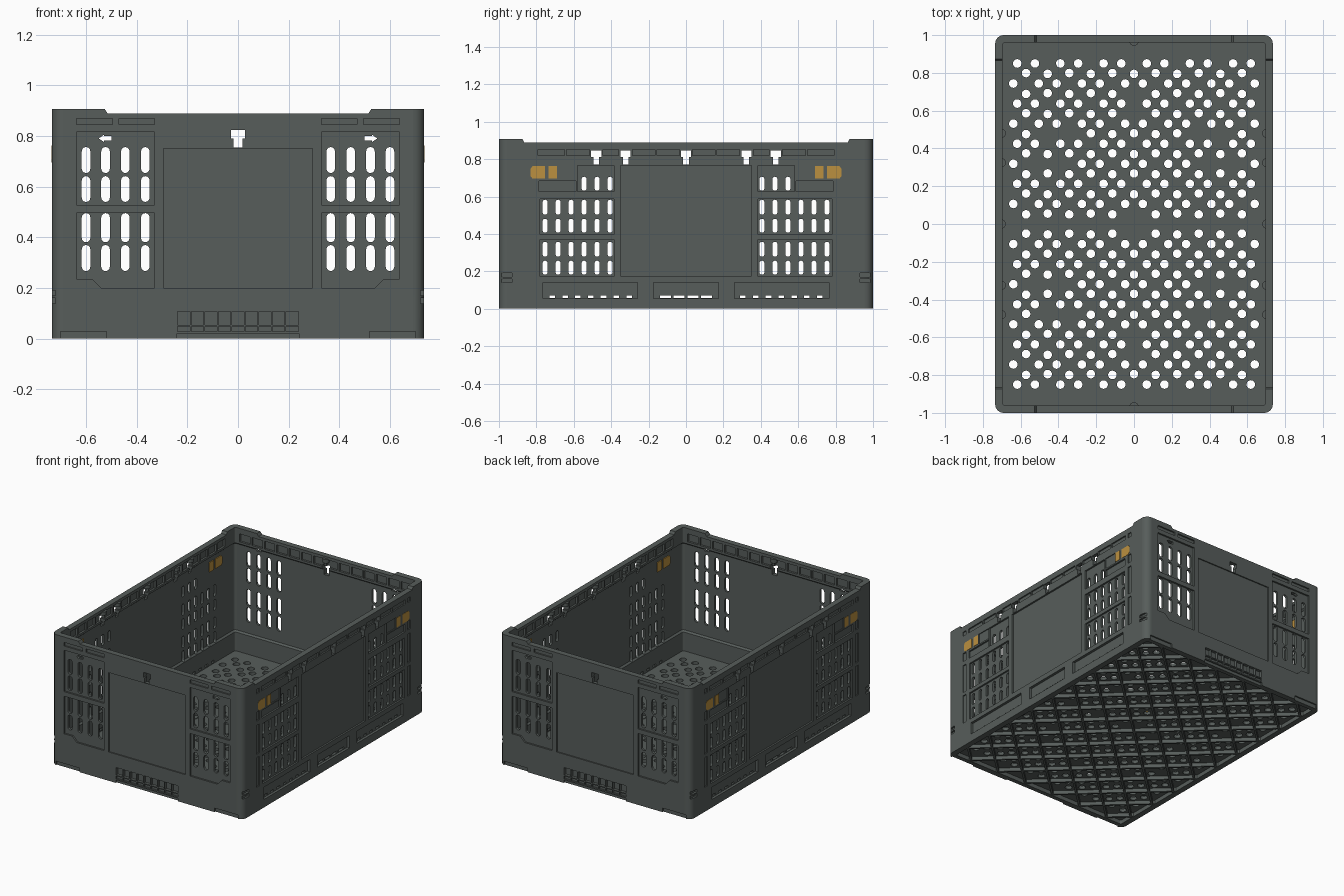
import bpy, bmesh, math
from mathutils import Vector, Matrix

if "Cube" in bpy.data.objects:
    bpy.data.objects.remove(bpy.data.objects["Cube"])

HX, HY, TOP, RIM = 0.735, 1.0, 0.908, 0.89
THICK, THIN = 0.04, 0.028


def material(name, rgb):
    m = bpy.data.materials.new(name)
    m.use_nodes = True
    m.diffuse_color = (*rgb, 1)
    m.node_tree.nodes["Principled BSDF"].inputs["Base Color"].default_value = (*rgb, 1)
    return m


GREY = material("dark green grey plastic", (0.095, 0.11, 0.104))
AMBER = material("amber latch plastic", (0.5, 0.28, 0.05))


def finish(bm, name, mat):
    bmesh.ops.recalc_face_normals(bm, faces=bm.faces)
    me = bpy.data.meshes.new(name)
    bm.to_mesh(me)
    bm.free()
    me.materials.append(mat)
    ob = bpy.data.objects.new(name, me)
    bpy.context.collection.objects.link(ob)
    return ob


def box(bm, x0, x1, y0, y1, z0, z1):
    size = Matrix.Diagonal((x1 - x0, y1 - y0, z1 - z0, 1))
    mid = Matrix.Translation(((x0 + x1) / 2, (y0 + y1) / 2, (z0 + z1) / 2))
    bmesh.ops.create_cube(bm, size=1, matrix=mid @ size)


def cylinder(bm, x, y, z0, z1, r, sides):
    bmesh.ops.create_cone(bm, cap_ends=True, segments=sides, radius1=r, radius2=r,
                          depth=z1 - z0, matrix=Matrix.Translation((x, y, (z0 + z1) / 2)))


def prism(bm, wall, sign, outline, w0, w1):
    """Extrude a (u, z) outline through a wall; wall 'x' = long side, 'y' = end."""
    half = HX if wall == "x" else HY
    rings = []
    for w in (half - w0, half - w1):
        rings.append([bm.verts.new((sign * w, u, z) if wall == "x" else (u, sign * w, z))
                      for u, z in outline])
    a, b = rings
    bm.faces.new(a)
    bm.faces.new(b[::-1])
    for i in range(len(a)):
        j = (i + 1) % len(a)
        bm.faces.new((a[i], b[i], b[j], a[j]))


def rect(u0, u1, z0, z1):
    return [(u0, z0), (u1, z0), (u1, z1), (u0, z1)]


def capsule(u, z0, z1, width, n=6):
    r = width / 2
    arc = [i * math.pi / n for i in range(n + 1)]
    return ([(u + r * math.cos(t), z1 - r + r * math.sin(t)) for t in arc] +
            [(u - r * math.cos(t), z0 + r - r * math.sin(t)) for t in arc])


def tee(u, z0, z1, wide, narrow):
    zs = z1 - 0.035
    w, n = wide / 2, narrow / 2
    return [(u - n, z0), (u + n, z0), (u + n, zs), (u + w, zs),
            (u + w, z1), (u - w, z1), (u - w, zs), (u - n, zs)]


def cut_all(bm, wall, outline, w0, w1):
    """Cut on both opposite walls, mirrored about the middle when off-centre."""
    centred = abs(max(p[0] for p in outline) + min(p[0] for p in outline)) < 1e-4
    for sign in (-1, 1):
        for flip in ((1,) if centred else (1, -1)):
            prism(bm, wall, sign, [(flip * u, z) for u, z in outline], w0, w1)


def subtract(ob, bm):
    cutter = finish(bm, "cutter", GREY)
    cutter.hide_render = True
    mod = ob.modifiers.new("cut", "BOOLEAN")
    mod.operation, mod.solver, mod.object = "DIFFERENCE", "EXACT", cutter
    dg = bpy.context.evaluated_depsgraph_get()
    me = bpy.data.meshes.new_from_object(ob.evaluated_get(dg))
    ob.modifiers.clear()
    ob.data = me
    bpy.data.objects.remove(cutter)


def ring(bm, off, z):
    r = max(0.045 - off, 0.01)
    pts = []
    for k, (sx, sy) in enumerate(((1, 1), (-1, 1), (-1, -1), (1, -1))):
        for i in range(7):
            t = math.pi / 2 * (k + i / 6)
            pts.append(bm.verts.new((sx * (HX - off - r) + r * math.cos(t),
                                     sy * (HY - off - r) + r * math.sin(t), z)))
    return pts


# Crate walls: one closed stepped ring, thicker at the base and rim
bm = bmesh.new()
rings = [ring(bm, *p) for p in ((0, 0), (0, TOP), (THICK, TOP), (THICK, 0.8), (THIN, 0.79),
                                (THIN, 0.19), (THICK, 0.18), (THICK, 0))]
for a, b in zip(rings, rings[1:] + rings[:1]):
    for i in range(len(a)):
        j = (i + 1) % len(a)
        bm.faces.new((a[i], a[j], b[j], b[i]))
walls = finish(bm, "crate_walls", GREY)

# Shallow pockets: window frames, centre panels, rim and base recesses
bm = bmesh.new()
OUT = -0.02
end_pockets = [(rect(0.33, 0.638, 0.528, 0.816), 0.012),
               ([(0.33, 0.2), (0.54, 0.2), (0.575, 0.235), (0.638, 0.235),
                 (0.638, 0.496), (0.33, 0.496)], 0.012),
               (rect(0.495, 0.638, 0.845, 0.87), 0.01),
               (rect(0.33, 0.47, 0.845, 0.87), 0.01),
               (rect(-0.295, 0.295, 0.2, 0.752), 0.008),
               (rect(0.52, 0.7, -0.01, 0.028), 0.01),
               (rect(-0.24, 0.24, -0.01, 0.02), 0.01)]
for i in range(5):
    u = i * 0.0535
    end_pockets.append((rect(u - 0.024, u + 0.024, 0.055, 0.107), 0.02))
    end_pockets.append((rect(u - 0.024, u + 0.024, 0.028, 0.048), 0.012))
side_pockets = [(rect(0.385, 0.78, 0.396, 0.588), 0.012),
                (rect(0.385, 0.78, 0.171, 0.369), 0.012),
                (rect(0.385, 0.58, 0.628, 0.765), 0.012),
                (rect(0.588, 0.785, 0.628, 0.682), 0.012),
                (rect(0.588, 0.685, 0.692, 0.765), 0.006),
                (rect(-0.35, 0.35, 0.175, 0.765), 0.012),
                (rect(0.26, 0.765, 0.055, 0.14), 0.018),
                (rect(-0.175, 0.175, 0.055, 0.14), 0.018)]
for z0, z1 in ((0.17, 0.375), (0.4, 0.6), (0.63, 0.69), (0.82, 0.85)):
    side_pockets.append((rect(0.815, 0.845, z0, z1), 0.008))
for u0, u1 in ((0.035, 0.155), (0.165, 0.285), (0.36, 0.445), (0.515, 0.64), (0.65, 0.79)):
    side_pockets.append((rect(u0, u1, 0.82, 0.85), 0.01))
for z0 in (0.14, 0.17):
    side_pockets.append((rect(0.93, 1.02, z0, z0 + 0.02), 0.014))
for wall, pockets in (("y", end_pockets), ("x", side_pockets)):
    for outline, depth in pockets:
        cut_all(bm, wall, outline, OUT, depth)
# Ribbed inner face of the rim
for wall, count in (("y", 7), ("x", 9)):
    for i in range(count):
        u = 0.05 + i * 0.095
        cut_all(bm, wall, rect(u - 0.04, u + 0.04, 0.815, 0.87), 0.026, 0.06)
subtract(walls, bm)

# Through holes: ventilation slots, latch holes, drains and the lowered rim
bm = bmesh.new()
through = (OUT, 0.07)
for u in (0.366, 0.445, 0.523, 0.6):
    for z0, z1 in ((0.654, 0.757), (0.54, 0.642), (0.381, 0.496), (0.267, 0.37)):
        cut_all(bm, "y", capsule(u, z0, z1, 0.034), *through)
arrow = [(0.5, 0.782), (0.53, 0.782), (0.53, 0.777), (0.55, 0.791),
         (0.53, 0.805), (0.53, 0.8), (0.5, 0.8)]
cut_all(bm, "y", arrow, *through)
cut_all(bm, "y", tee(0, 0.755, 0.825, 0.055, 0.035), *through)
for i in range(6):
    u = 0.406 + i * 0.0695
    rows = [(0.503, 0.583), (0.406, 0.481), (0.278, 0.358), (0.182, 0.257)]
    if i < 3:
        rows.append((0.631, 0.706))
    for z0, z1 in rows:
        cut_all(bm, "x", capsule(u, z0, z1, 0.027), *through)
for u in (0, 0.323, 0.48):
    cut_all(bm, "x", tee(u, 0.77, 0.845, 0.055, 0.03), *through)
for i in range(7):
    u = 0.304 + i * 0.0685
    cut_all(bm, "x", rect(u - 0.015, u + 0.015, 0.058, 0.072), *through)
for u in (0.037, 0.11):
    cut_all(bm, "x", rect(u - 0.03, u + 0.03, 0.058, 0.072), *through)
for wall, a, b in (("y", 0.515, 0.54), ("x", 0.865, 0.885)):
    cut_all(bm, wall, [(-a, RIM), (a, RIM), (b, TOP + 0.02), (-b, TOP + 0.02)], *through)
subtract(walls, bm)
for p in walls.data.polygons:
    n = p.normal
    p.use_smooth = abs(n.z) < 0.1 and max(abs(n.x), abs(n.y)) < 0.995

# Floor plate, perforated with four holes per lattice cell
CX, CY = 0.1143, 0.10625
bars = [(sx * 0.405, y, 0.095, 0.019) for sx in (-1, 1) for y in (-0.475, -0.31, 0, 0.31, 0.475)]
bars += [(0, y, 0.019, 0.097) for y in (-0.6, 0, 0.6)]
FX, FY = HX - THIN, HY - THIN
bm = bmesh.new()
box(bm, -FX, FX, -FY, FY, 0.028, 0.05)
floor = finish(bm, "floor_plate", GREY)
bm = bmesh.new()
for i in range(-6, 7):
    for j in range(-8, 9):
        if (i + j) % 2 == 0:
            continue
        for dx, dy in ((0.047, 0), (-0.047, 0), (0, 0.051), (0, -0.051)):
            x, y = i * CX + dx, j * CY + dy
            blocked = any(abs(x - bx) < w + 0.02 and abs(y - by) < h + 0.02
                          for bx, by, w, h in bars)
            if blocked or abs(x) > 0.66 or abs(y) > 0.87 or (j == 0 and dx):
                continue
            cylinder(bm, x, y, 0, 0.08, 0.023, 14)
subtract(floor, bm)

# Raised bars on the floor
bm = bmesh.new()
for x, y, w, h in bars:
    box(bm, x - w, x + w, y - h, y + h, 0.045, 0.054)
finish(bm, "floor_bars", GREY)

# Diagonal stiffening ribs under the floor
bm = bmesh.new()
U, V = 0.7 / CX, 0.965 / CY
for slope in (-1, 1):
    for c in range(-14, 15, 2):
        u0, u1 = max(-U, c - V), min(U, c + V)
        if u1 - u0 < 0.2:
            continue
        a = Vector((u0 * CX, slope * (u0 - c) * CY, 0.017))
        b = Vector((u1 * CX, slope * (u1 - c) * CY, 0.017))
        d = b - a
        bmesh.ops.create_cube(bm, size=1, matrix=Matrix.Translation((a + b) / 2)
                              @ Matrix.Rotation(math.atan2(d.y, d.x), 4, "Z")
                              @ Matrix.Diagonal((d.length, 0.014, 0.028, 1)))
finish(bm, "floor_ribs", GREY)

# Rounded stacking tabs on the inner rim
bm = bmesh.new()
for s in (-1, 1):
    for y in (-0.48, -0.325, 0, 0.325, 0.48):
        cylinder(bm, s * (HX - 0.033), y, 0.852, 0.876, 0.024, 16)
    cylinder(bm, 0, s * (HY - 0.033), 0.85, 0.876, 0.024, 16)
finish(bm, "rim_tabs", GREY)

# Amber latches near the ends of both long sides
bm = bmesh.new()
for sign in (-1, 1):
    for flip in (-1, 1):
        grip = [(0.755, 0.695), (0.82, 0.695), (0.832, 0.71), (0.832, 0.748),
                (0.82, 0.762), (0.755, 0.762)]
        for outline in (grip, rect(0.69, 0.735, 0.695, 0.762)):
            prism(bm, "x", sign, [(flip * u, z) for u, z in outline], -0.002, 0.034)
finish(bm, "side_latches", AMBER)
